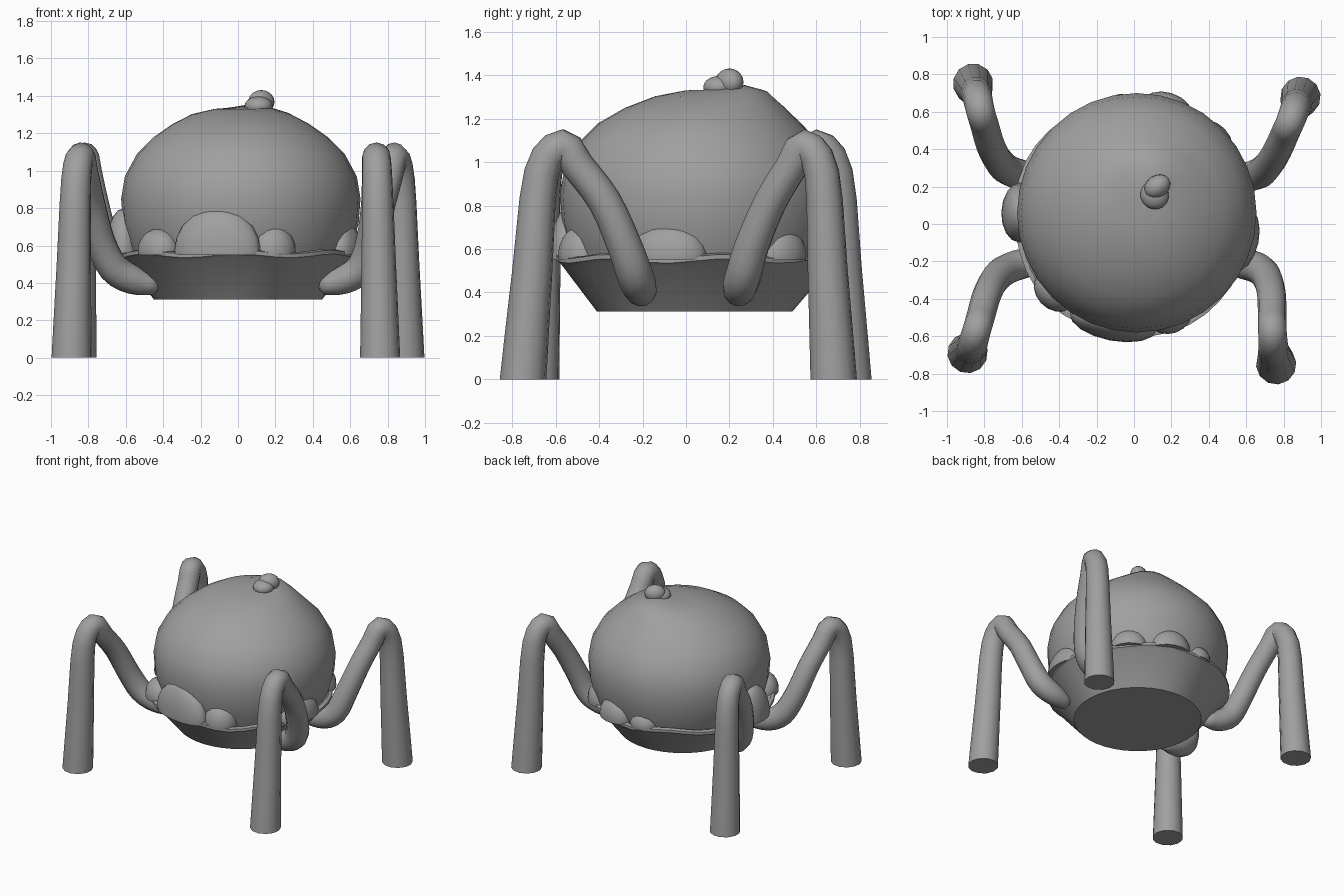
import bpy, bmesh, math
from mathutils import Vector

if "Cube" in bpy.data.objects:
    bpy.data.objects.remove(bpy.data.objects["Cube"])

grey = bpy.data.materials.new("mid grey")
grey.diffuse_color = (0.35, 0.35, 0.35, 1)
grey.use_nodes = True
grey.node_tree.nodes["Principled BSDF"].inputs["Base Color"].default_value = grey.diffuse_color


def finish(obj, angle=40):
    obj.data.materials.clear()
    obj.data.materials.append(grey)
    bpy.ops.object.select_all(action='DESELECT')
    obj.select_set(True)
    bpy.context.view_layer.objects.active = obj
    bpy.ops.object.shade_smooth_by_angle(angle=math.radians(angle))


def skin(name, rings, end=None, angle=40):
    """Join rings of points into a surface, capped flat or closed to an end point."""
    bm = bmesh.new()
    loops = [[bm.verts.new(p) for p in ring] for ring in rings]
    n = len(loops[0])
    for a, b in zip(loops, loops[1:]):
        for i in range(n):
            bm.faces.new((a[i], a[(i + 1) % n], b[(i + 1) % n], b[i]))
    bm.faces.new(loops[0])
    if end is None:
        bm.faces.new(loops[-1])
    else:
        v = bm.verts.new(end)
        for i in range(n):
            bm.faces.new((loops[-1][i], loops[-1][(i + 1) % n], v))
    bmesh.ops.recalc_face_normals(bm, faces=bm.faces)
    mesh = bpy.data.meshes.new(name)
    bm.to_mesh(mesh)
    bm.free()
    obj = bpy.data.objects.new(name, mesh)
    bpy.context.collection.objects.link(obj)
    finish(obj, angle)


def angles(n):
    return [2 * math.pi * i / n for i in range(n)]


# Domed body, its flattened crown leaning to the back with a raised shoulder
def dome_ring(r, z):
    t = min(max((z - 1.15) / 0.18, 0), 1)
    cy = 0.06 + 0.08 * t * t
    ring = []
    for a in angles(32):
        x, y = 0.015 + r * math.cos(a), cy + r * math.sin(a)
        near = math.exp(-((x - 0.14) ** 2 + (y - 0.33) ** 2) / 0.025)
        ring.append((x, y, z + 0.035 * near * t))
    return ring


dome = [(0.56, 0.50), (0.60, 0.60), (0.63, 0.72), (0.64, 0.85), (0.62, 0.97),
        (0.555, 1.09), (0.465, 1.18), (0.365, 1.25), (0.26, 1.303), (0.14, 1.33)]
skin("domed_body", [dome_ring(r, z) for r, z in dome], end=(0.015, 0.14, 1.335))


# Bowl with a wavy rim
def bowl_ring(r, z, wave):
    ring = []
    for a in angles(40):
        k = r + wave * 0.6 * math.sin(5 * a + 1)
        ring.append((k * math.cos(a), 0.04 + k * math.sin(a),
                     z + wave * math.sin(7 * a)))
    return ring


bowl = [(0.45, 0.312, 0), (0.625, 0.53, 0.01), (0.645, 0.545, 0.01),
        (0.645, 0.565, 0.01), (0.62, 0.572, 0.01), (0.54, 0.53, 0)]
skin("bowl", [bowl_ring(*p) for p in bowl])


# Ellipsoid lump: centre, radii, turn about z, local height where it is cut flat
def lump(name, centre, radii, turn=0.0, floor=-1.0):
    bpy.ops.mesh.primitive_uv_sphere_add(segments=16, ring_count=10, location=centre,
                                         rotation=(0, 0, turn))
    obj = bpy.context.object
    obj.name = name
    obj.scale = radii
    if floor > -1:
        bm = bmesh.new()
        bm.from_mesh(obj.data)
        cut = bmesh.ops.bisect_plane(bm, geom=bm.verts[:] + bm.edges[:] + bm.faces[:],
                                     plane_co=(0, 0, floor), plane_no=(0, 0, 1),
                                     clear_inner=True)
        edges = [e for e in cut["geom_cut"] if isinstance(e, bmesh.types.BMEdge)]
        bmesh.ops.holes_fill(bm, edges=edges)
        bm.to_mesh(obj.data)
        bm.free()
    finish(obj, 60)


# Filling bulging between the dome and the rim: direction, reach, width, height
fillings = [(-101, 0.575, 0.235, 0.23), (-70, 0.56, 0.12, 0.135), (-137, 0.58, 0.125, 0.12),
            (-12, 0.58, 0.18, 0.145), (44, 0.575, 0.13, 0.13), (73, 0.59, 0.145, 0.14),
            (97, 0.56, 0.11, 0.10), (178, 0.61, 0.16, 0.23)]
for i, (deg, reach, width, height) in enumerate(fillings):
    a = math.radians(deg)
    lump(f"filling_{i + 1}", (reach * math.cos(a), 0.04 + reach * math.sin(a), 0.57),
         (0.10, width, height), a, -0.02 / height)

# Double knob on the crown
lump("knob_base", (0.11, 0.155, 1.345), (0.075, 0.078, 0.052), 0.6)
lump("knob_top", (0.125, 0.2, 1.368), (0.075, 0.06, 0.063), 0.6)


def smooth_path(pts, steps=3):
    """Points on a spline through pts; each is (x, y, z, radius)."""
    pts = [Vector(p) for p in pts]
    ext = [2 * pts[0] - pts[1]] + pts + [2 * pts[-1] - pts[-2]]
    out = []
    for p0, p1, p2, p3 in zip(ext, ext[1:], ext[2:], ext[3:]):
        for s in range(steps):
            t = s / steps
            out.append(0.5 * (2 * p1 + (p2 - p0) * t + (2 * p0 - 5 * p1 + 4 * p2 - p3) * t * t
                              + (3 * p1 - p0 - 3 * p2 + p3) * t ** 3))
    return out + [pts[-1]]


# Bent tapering legs, all sharing the same heights and radii from foot to hip
heights = [0, 0.5, 0.95, 1.075, 0.98, 0.82, 0.62, 0.48, 0.415, 0.385]
radii = [0.108, 0.093, 0.081, 0.076, 0.076, 0.077, 0.08, 0.083, 0.077, 0.05]


def leg(name, foot, shin, knee, thigh, bend, elbow, inner, hip):
    mid = [(a + b) / 2 for a, b in zip(foot, shin)]
    fall = [0.62 * a + 0.38 * b for a, b in zip(knee, thigh)]
    plan = [foot, mid, shin, knee, fall, thigh, bend, elbow, inner, hip]
    path = smooth_path([(*p, z, r) for p, z, r in zip(plan, heights, radii)])
    centres = [p.xyz for p in path]
    side = Vector(knee) - Vector(foot)
    across = Vector((-side.y, side.x, 0))
    rings = []
    for i, p in enumerate(path):
        d = centres[min(i + 1, len(path) - 1)] - centres[max(i - 1, 0)]
        d = Vector((0, 0, 1)) if i == 0 else d.normalized()
        across = (across - d * across.dot(d)).normalized()
        up = d.cross(across)
        rings.append([centres[i] + p.w * (math.cos(a) * across + math.sin(a) * up)
                      for a in angles(12)])
    tip = centres[-1] + (centres[-1] - centres[-2]).normalized() * 0.025
    skin(name, rings, end=tip, angle=50)


leg("front_left_leg", (-0.89, -0.69), (-0.865, -0.65), (-0.84, -0.565), (-0.785, -0.375),
    (-0.735, -0.285), (-0.665, -0.235), (-0.56, -0.205), (-0.44, -0.19))
leg("front_right_leg", (0.76, -0.75), (0.745, -0.665), (0.74, -0.57), (0.735, -0.375),
    (0.71, -0.285), (0.66, -0.235), (0.56, -0.21), (0.45, -0.20))
leg("back_right_leg", (0.89, 0.68), (0.865, 0.625), (0.835, 0.545), (0.765, 0.39),
    (0.71, 0.305), (0.655, 0.265), (0.56, 0.245), (0.45, 0.24))
leg("back_left_leg", (-0.86, 0.75), (-0.84, 0.69), (-0.82, 0.60), (-0.765, 0.415),
    (-0.715, 0.325), (-0.655, 0.28), (-0.56, 0.255), (-0.45, 0.25))
